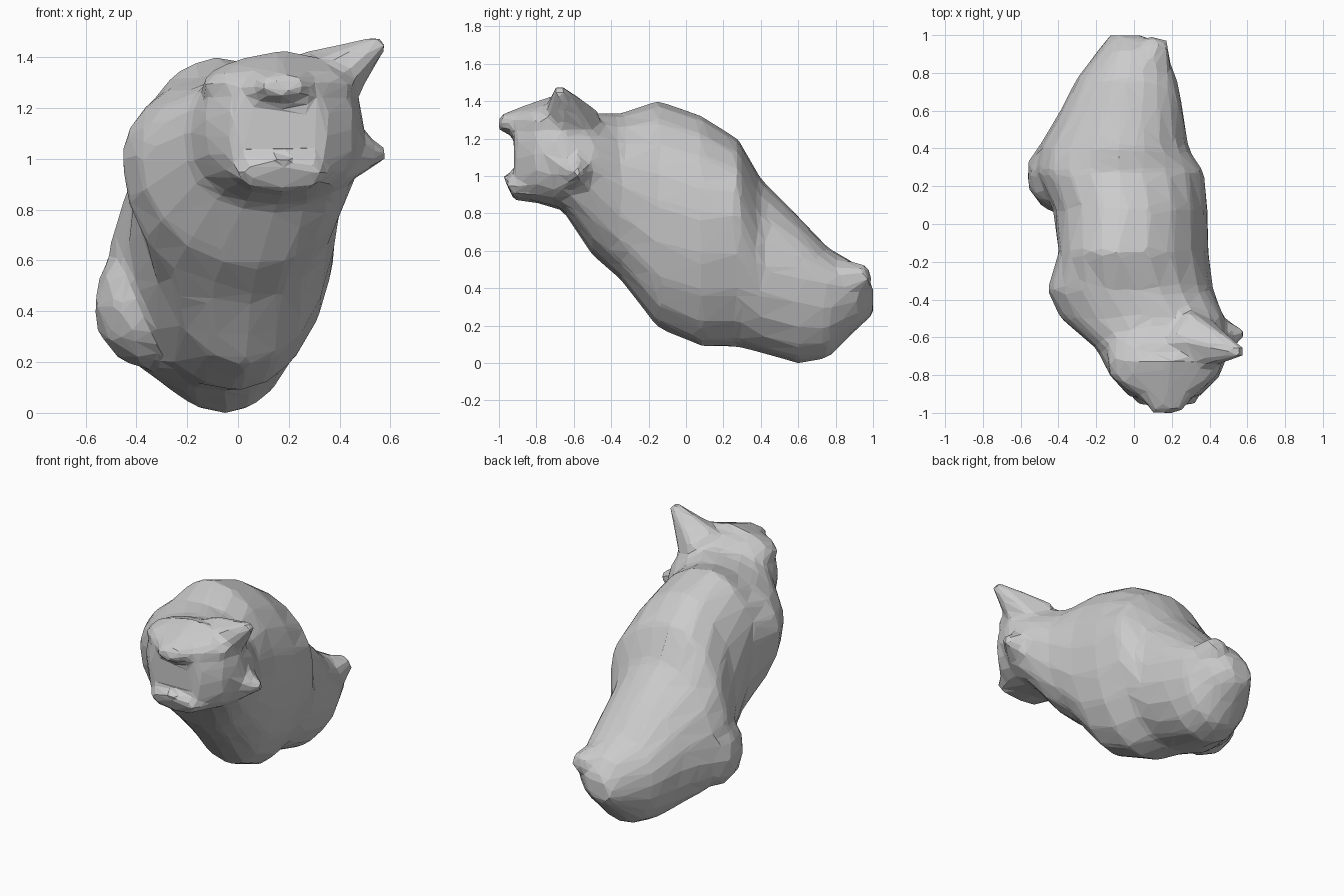
import bpy, bmesh, math
from mathutils import Vector

if "Cube" in bpy.data.objects:
    bpy.data.objects.remove(bpy.data.objects["Cube"])

SIDES = 20


def ring_points(y, left, right, top, bottom, power):
    """Closed section from four quarter arcs joining the extreme points (x, z)."""
    ext = [right, top, left, bottom]
    pts = []
    for q in range(4):
        a, b = ext[q], ext[(q + 1) % 4]
        side, pole = (a, b) if q % 2 == 0 else (b, a)
        for i in range(SIDES // 4):
            t = i / (SIDES // 4) * math.pi / 2
            c, s = math.cos(t) ** (2 / power), math.sin(t) ** (2 / power)
            if q % 2:
                c, s = s, c
            pts.append((pole[0] + (side[0] - pole[0]) * c, y,
                        side[1] + (pole[1] - side[1]) * s))
    return pts


def loft(name, sections):
    bm = bmesh.new()
    rings = [[bm.verts.new(p) for p in ring_points(*s)] for s in sections]
    for a, b in zip(rings, rings[1:]):
        for i in range(SIDES):
            j = (i + 1) % SIDES
            bm.faces.new((a[i], a[j], b[j], b[i]))
    bm.faces.new(rings[0])
    bm.faces.new(rings[-1])
    return finish(name, bm)


def spike(name, base, tip, r1, r2, sides=6, flat=1.0):
    """Low-poly tapered lump from base to tip, flattened in z about its axis."""
    base, tip = Vector(base), Vector(tip)
    axis = tip - base
    bm = bmesh.new()
    bmesh.ops.create_cone(bm, cap_ends=True, segments=sides, radius1=r1,
                          radius2=r2, depth=axis.length)
    rot = axis.to_track_quat('Z', 'Y')
    for v in bm.verts:
        p = rot @ v.co
        v.co = Vector((p.x, p.y, p.z * flat)) + (base + tip) / 2
    return finish(name, bm)


def lump(name, centre, size):
    bm = bmesh.new()
    bmesh.ops.create_icosphere(bm, subdivisions=2, radius=1)
    for v in bm.verts:
        v.co = Vector(centre) + Vector(a * b for a, b in zip(v.co, size))
    return finish(name, bm)


def finish(name, bm):
    bmesh.ops.recalc_face_normals(bm, faces=bm.faces)
    bmesh.ops.triangulate(bm, faces=bm.faces)
    me = bpy.data.meshes.new(name)
    bm.to_mesh(me)
    bm.free()
    ob = bpy.data.objects.new(name, me)
    bpy.context.collection.objects.link(ob)
    return ob


# Body with head: y, left, right, top, bottom, squareness
body = loft("animal_body", [
    (-.92, (-.02, 1.10), (.34, 1.10), (.15, 1.34), (.15, .88), 2.6),
    (-.80, (-.13, 1.15), (.46, 1.12), (.18, 1.37), (.18, .86), 2.5),
    (-.66, (-.20, 1.10), (.50, 1.12), (.20, 1.37), (.15, .82), 2.3),
    (-.50, (-.39, 1.02), (.48, 1.08), (.10, 1.34), (.08, .58), 2.0),
    (-.35, (-.46, 1.01), (.42, .95), (.00, 1.34), (.05, .45), 2.0),
    (-.15, (-.40, .98), (.395, .85), (-.08, 1.405), (.03, .19), 2.0),
    (.08, (-.43, .66), (.39, .78), (-.06, 1.33), (.00, .09), 2.0),
    (.28, (-.53, .43), (.37, .80), (-.08, 1.20), (-.05, .09), 1.95),
    (.40, (-.51, .43), (.29, .52), (-.08, .99), (-.05, .06), 2.0),
    (.60, (-.39, .42), (.26, .47), (-.05, .79), (-.05, .00), 2.0),
    (.76, (-.31, .36), (.23, .42), (-.03, .62), (-.05, .03), 2.0),
    (.92, (-.19, .32), (.16, .40), (.00, .53), (-.06, .19), 2.1),
    (1.0, (-.13, .31), (.05, .36), (-.03, .42), (-.07, .26), 2.1),
])

# Head details, haunch and stub tail
parts = [
    spike("ear", (.30, -.62, 1.27), (.575, -.68, 1.47), .18, .03, 6),
    spike("cheek", (.40, -.60, 1.03), (.59, -.575, 1.02), .17, .02, 5),
    lump("brow_ridge", (.16, -.72, 1.29), (.32, .22, .11)),
    spike("nose", (.17, -.72, 1.285), (.175, -1.0, 1.29), .30, .085, 8, .5),
    spike("chin", (.17, -.78, .96), (.17, -.95, .93), .24, .17, 8, .4),
    lump("haunch", (-.35, .26, .43), (.225, .22, .26)),
    spike("tail", (.05, .70, .40), (.125, .98, .48), .20, .06, 6),
]

# Fuse everything into one faceted skin
bpy.ops.object.select_all(action='DESELECT')
for ob in parts + [body]:
    ob.select_set(True)
bpy.context.view_layer.objects.active = body
bpy.ops.object.join()
fuse = body.modifiers.new("fuse", 'REMESH')
fuse.mode, fuse.voxel_size = 'VOXEL', 0.025
soften = body.modifiers.new("soften", 'SMOOTH')
soften.iterations = 6
facets = body.modifiers.new("facets", 'DECIMATE')
facets.ratio = 0.055
for m in ("fuse", "soften", "facets"):
    bpy.ops.object.modifier_apply(modifier=m)
# Flat-shaded facets, resting on the floor
body.data.polygons.foreach_set("use_smooth", [False] * len(body.data.polygons))
low = min(v.co.z for v in body.data.vertices)
for v in body.data.vertices:
    v.co.z -= low
